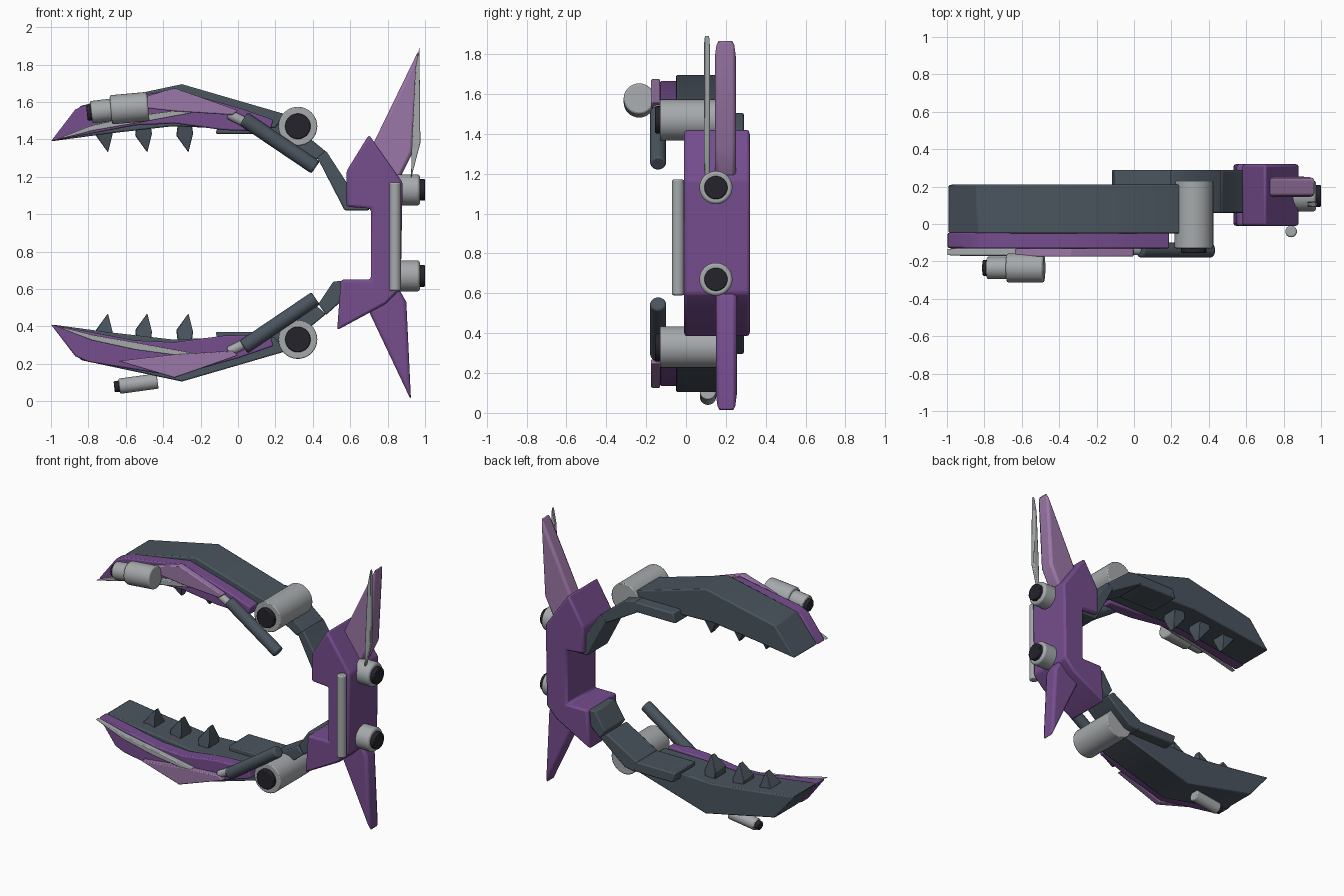
import bpy, bmesh, math
from mathutils import Vector


def material(name, rgb):
    m = bpy.data.materials.new(name)
    m.diffuse_color = (*rgb, 1)
    return m


PURPLE = material("purple", (0.180, 0.074, 0.270))
LAVENDER = material("lavender", (0.330, 0.185, 0.385))
GREY = material("light grey", (0.38, 0.40, 0.41))
DARK = material("slate", (0.069, 0.089, 0.112))
BLACK = material("black", (0.018, 0.017, 0.024))


def finish(bm, name, mat, bevel=0.0, segments=2):
    bmesh.ops.recalc_face_normals(bm, faces=bm.faces)
    me = bpy.data.meshes.new(name)
    bm.to_mesh(me)
    bm.free()
    me.materials.append(mat)
    ob = bpy.data.objects.new(name, me)
    bpy.context.collection.objects.link(ob)
    if bevel:
        mod = ob.modifiers.new("bevel", 'BEVEL')
        mod.width, mod.segments = bevel, segments
        mod.limit_method = 'ANGLE'
    bpy.context.view_layer.objects.active = ob
    ob.select_set(True)
    bpy.ops.object.shade_smooth_by_angle(angle=math.radians(30))
    ob.select_set(False)
    return ob


def prism(name, profile, y0, y1, mat, bevel=0.008, segments=2, tip=None):
    """Side profile in x/z, extruded along y; the tip point may narrow."""
    bm = bmesh.new()
    rings = []
    mid = (y0 + y1) / 2
    for y in (y0, y1):
        rings.append([bm.verts.new((x, mid + (y - mid) * (0.35 if i == tip else 1), z))
                      for i, (x, z) in enumerate(profile)])
    a, b = rings
    bm.faces.new(a)
    bm.faces.new(b[::-1])
    n = len(a)
    for i in range(n):
        bm.faces.new((a[i], b[i], b[(i + 1) % n], a[(i + 1) % n]))
    return finish(bm, name, mat, bevel, segments)


def rod(name, p, q, r, mat, bevel=0.006, sides=32):
    """Cylinder between two points."""
    p, q = Vector(p), Vector(q)
    bm = bmesh.new()
    bmesh.ops.create_cone(bm, cap_ends=True, segments=sides, radius1=r, radius2=r,
                          depth=(q - p).length)
    rot = Vector((0, 0, 1)).rotation_difference(q - p).to_matrix().to_4x4()
    bm.transform(rot)
    bmesh.ops.translate(bm, verts=bm.verts, vec=(p + q) / 2)
    return finish(bm, name, mat, bevel)


# Two mirrored pincer jaws, described for the upper one
for side in ("upper", "lower"):
    def h(z):
        return z if side == "upper" else 1.8 - z

    def pts(*profile):
        return [(x, h(z)) for x, z in profile]

    # main shell and coloured cheek
    prism(side + "_jaw", pts((-0.995, 1.39), (-0.84, 1.58), (-0.30, 1.695), (0.25, 1.535),
                             (0.20, 1.46), (-0.10, 1.46), (-0.35, 1.47), (-0.70, 1.43)),
          -0.05, 0.21, DARK)
    prism(side + "_jaw_cheek", pts((-1.0, 1.39), (-0.87, 1.56), (-0.80, 1.59), (-0.34, 1.665),
                                   (0.0, 1.57), (0.19, 1.505), (0.17, 1.44), (-0.08, 1.45),
                                   (-0.34, 1.485), (-0.55, 1.475)),
          -0.13, -0.045, PURPLE)
    # raised trim and spike blade
    prism(side + "_jaw_trim", pts((-0.64, 1.585), (-0.34, 1.675), (0.0, 1.555),
                                  (-0.03, 1.53), (-0.34, 1.55)),
          -0.175, -0.13, LAVENDER, 0.006)
    prism(side + "_spike_blade", pts((-1.0, 1.39), (-0.78, 1.475), (-0.55, 1.525), (-0.25, 1.565),
                                     (-0.25, 1.54), (-0.55, 1.485), (-0.78, 1.445)),
          -0.17, -0.13, GREY, 0.005)
    # teeth
    for i, x in enumerate((-0.71, -0.50, -0.28)):
        prism(f"{side}_tooth_{i + 1}", pts((x - 0.05, 1.42), (x + 0.015, 1.33),
                                           (x + 0.04, 1.43), (x + 0.03, 1.50), (x - 0.04, 1.50)),
              0.02, 0.14, DARK, 0.004, 1, tip=1)
    # hinge arm plates
    prism(side + "_hinge_plate", pts((-0.12, 1.43), (-0.10, 1.50), (0.20, 1.50), (0.22, 1.45),
                                     (0.18, 1.43)), 0.06, 0.29, DARK)
    prism(side + "_arm", pts((0.18, 1.43), (0.20, 1.505), (0.28, 1.49), (0.47, 1.335),
                             (0.42, 1.29)), 0.06, 0.29, DARK)
    # knuckle barrel
    rod(side + "_knuckle", (0.32, -0.13, h(1.47)), (0.32, 0.23, h(1.47)), 0.104, GREY)
    rod(side + "_knuckle_cap", (0.32, -0.155, h(1.47)), (0.32, -0.10, h(1.47)), 0.068, BLACK)
    # piston
    rod(side + "_piston", (0.03, -0.14, h(1.51)), (0.415, -0.14, h(1.25)), 0.04, DARK, 0.01)
    rod(side + "_piston_tip", (-0.05, -0.14, h(1.535)), (0.05, -0.14, h(1.485)), 0.026, GREY)

# Links joining the arms to the spine
prism("upper_link", [(0.42, 1.31), (0.47, 1.34), (0.60, 1.14), (0.71, 1.05), (0.70, 1.02),
                     (0.57, 1.02)], 0.06, 0.29, DARK)
prism("lower_link", [(0.43, 0.52), (0.51, 0.64), (0.58, 0.645), (0.58, 0.56), (0.47, 0.46)],
      0.06, 0.29, DARK)

# Spine block
prism("spine", [(0.70, 1.425), (0.58, 1.23), (0.58, 1.04), (0.71, 1.03), (0.71, 0.65),
                (0.55, 0.65), (0.53, 0.38), (0.79, 0.52), (0.87, 0.60), (0.88, 1.17)],
      -0.01, 0.32, PURPLE, 0.014)

# Tail fins
prism("upper_fin", [(0.71, 1.35), (0.965, 1.875), (0.935, 1.33), (0.86, 1.18), (0.75, 1.2)],
      0.145, 0.25, LAVENDER, 0.018)
prism("lower_fin", [(0.70, 0.48), (0.925, 0.005), (0.90, 0.53), (0.85, 0.62), (0.75, 0.6)],
      0.15, 0.255, PURPLE, 0.018)
prism("tail_blade", [(0.97, 1.895), (0.975, 1.38), (0.925, 1.19), (0.93, 1.40), (0.948, 1.78)],
      0.09, 0.12, GREY, 0.006)

# Spine rod and rear thrusters
rod("spine_rod", (0.84, -0.04, 0.59), (0.84, -0.04, 1.17), 0.031, GREY, 0.008)
for name, z in (("upper", 1.13), ("lower", 0.67)):
    rod(name + "_thruster", (0.80, 0.15, z), (0.972, 0.15, z), 0.083, GREY, 0.012)
    rod(name + "_thruster_cap", (0.95, 0.15, z), (1.0, 0.15, z), 0.058, BLACK)

# Upper jaw cannon
rod("cannon_body", (-0.68, -0.235, 1.558), (-0.48, -0.235, 1.576), 0.078, GREY, 0.01)
rod("cannon_barrel", (-0.785, -0.235, 1.545), (-0.66, -0.235, 1.56), 0.06, GREY)
rod("cannon_muzzle", (-0.808, -0.235, 1.542), (-0.77, -0.235, 1.546), 0.043, BLACK)

# Small gun under the lower jaw
rod("small_gun", (-0.635, 0.11, 0.08), (-0.43, 0.11, 0.108), 0.041, GREY)
rod("small_gun_muzzle", (-0.662, 0.11, 0.077), (-0.62, 0.11, 0.082), 0.03, BLACK)
